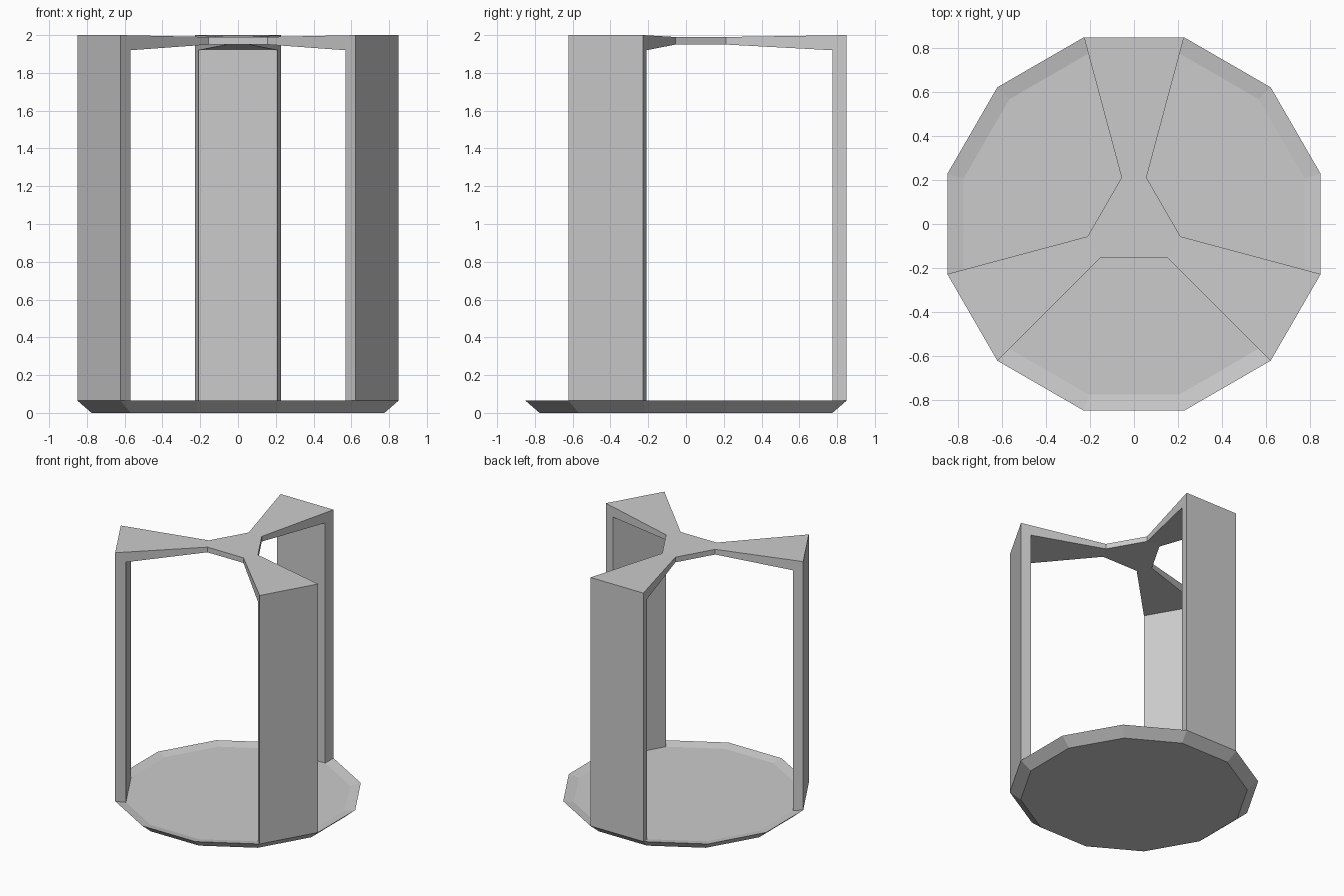
import bpy, bmesh
from math import sin, cos, radians

if "Cube" in bpy.data.objects:
    bpy.data.objects.remove(bpy.data.objects["Cube"])

R_OUT, R_IN, R_HUB = 0.88, 0.803, 0.219


def polar(r, deg, z):
    return (r * cos(radians(deg)), r * sin(radians(deg)), z)


def finish(bm, name):
    bmesh.ops.recalc_face_normals(bm, faces=bm.faces)
    mesh = bpy.data.meshes.new(name)
    bm.to_mesh(mesh)
    bm.free()
    bpy.context.collection.objects.link(bpy.data.objects.new(name, mesh))


# Base: twelve-sided plate, chamfered underneath and slightly dished on top
bm = bmesh.new()
rings = [[bm.verts.new(polar(r, 15 + 30 * k, z)) for k in range(12)]
         for r, z in ((R_IN, 0), (R_OUT, 0.065), (R_IN, 0.05))]
bm.faces.new(rings[0])
bm.faces.new(rings[2])
for lo, hi in zip(rings, rings[1:]):
    for k in range(12):
        j = (k + 1) % 12
        bm.faces.new((lo[k], lo[j], hi[j], hi[k]))
finish(bm, "base_plate")

# Frame: radial side profile of one post with its tapering arm, (radius, z)
profile = [(R_HUB, 1.99), (R_OUT, 2.0), (R_OUT, 0.065),
           (R_IN, 0.05), (R_IN, 1.92), (R_HUB, 1.95)]
bm = bmesh.new()
hub_top, hub_bottom = [], []
for a in (90, 210, 330):
    right, left = [[bm.verts.new(polar(r, a + d, z)) for r, z in profile]
                   for d in (-15, 15)]
    # Outer, inner, top and under faces
    for i in range(5):
        bm.faces.new((right[i], right[i + 1], left[i + 1], left[i]))
    # Flat radial sides, split into post and arm
    for side in (right, left):
        bm.faces.new([side[i] for i in (1, 2, 3, 4)])
        bm.faces.new([side[i] for i in (0, 1, 4, 5)])
    hub_top += [right[0], left[0]]
    hub_bottom += [right[5], left[5]]

# Hub: hexagonal caps and the short walls between the arms
bm.faces.new(hub_top)
bm.faces.new(hub_bottom)
for i in (1, 3, 5):
    j = (i + 1) % 6
    bm.faces.new((hub_top[i], hub_top[j], hub_bottom[j], hub_bottom[i]))
finish(bm, "three_post_frame")
